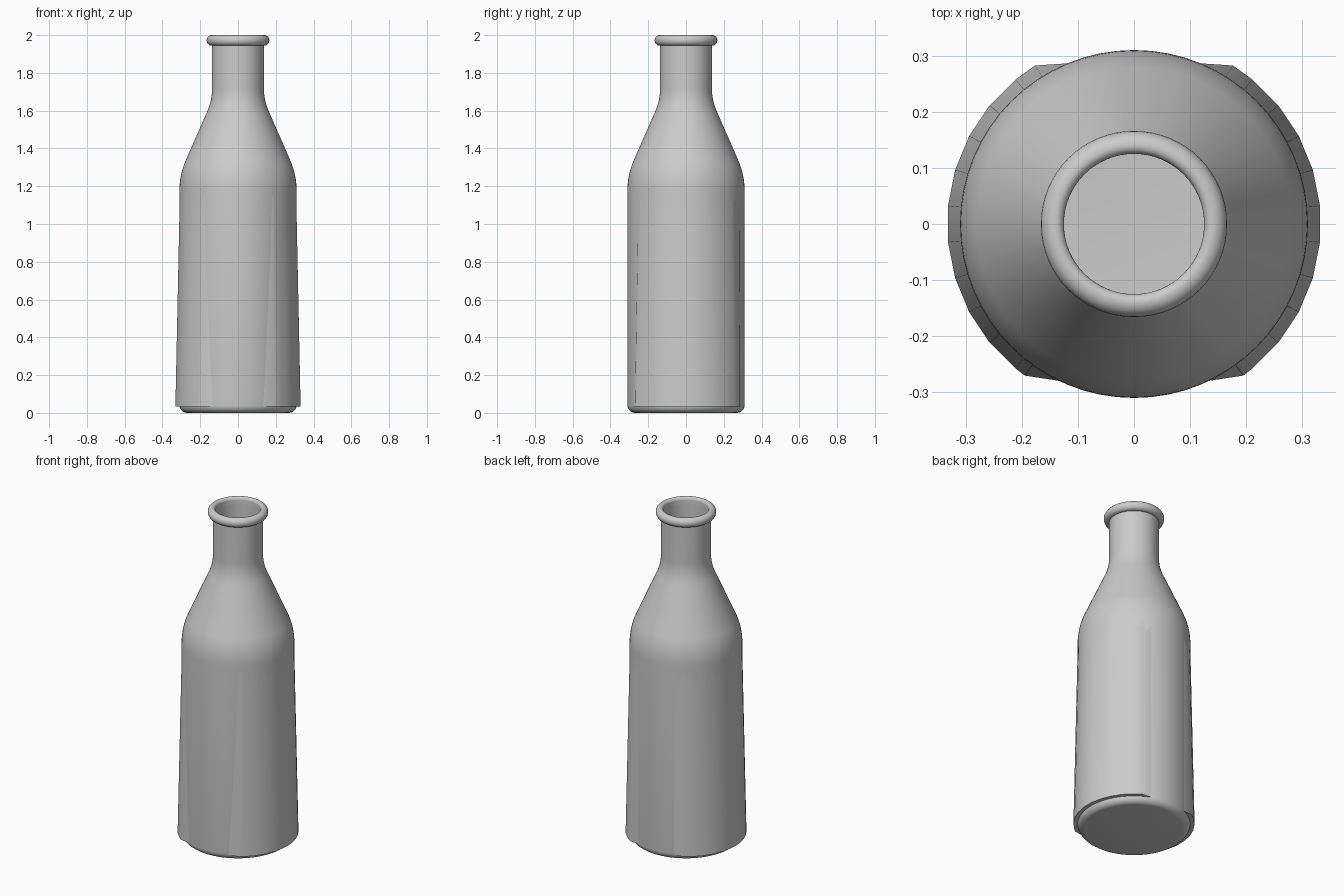
import bpy
import bmesh
from math import radians, sin, cos, pi

cube = bpy.data.objects.get("Cube")
if cube:
    bpy.data.objects.remove(cube, do_unlink=True)

grey = bpy.data.materials.new("plain grey")
grey.use_nodes = True
colour = (0.6, 0.6, 0.6, 1)
grey.diffuse_color = colour
grey.node_tree.nodes["Principled BSDF"].inputs["Base Color"].default_value = colour


def arc(cr, cz, rr, rz, start, end, steps):
    """Points of an elliptical arc in the radius / height plane."""
    angles = [radians(start + (end - start) * i / steps) for i in range(steps + 1)]
    return [(cr + rr * cos(a), cz + rz * sin(a)) for a in angles]


def finish(name, bm, angle):
    bmesh.ops.remove_doubles(bm, verts=bm.verts, dist=0.00001)
    bmesh.ops.recalc_face_normals(bm, faces=bm.faces)
    mesh = bpy.data.meshes.new(name)
    bm.to_mesh(mesh)
    bm.free()
    mesh.materials.append(grey)
    obj = bpy.data.objects.new(name, mesh)
    bpy.context.collection.objects.link(obj)
    bpy.ops.object.select_all(action='DESELECT')
    obj.select_set(True)
    bpy.context.view_layer.objects.active = obj
    bpy.ops.object.shade_smooth_by_angle(angle=radians(angle))
    return obj


def lathe(name, profile, sides=64):
    bm = bmesh.new()
    verts = [bm.verts.new((r, 0, z)) for r, z in profile]
    edges = [bm.edges.new(pair) for pair in zip(verts, verts[1:])]
    bmesh.ops.spin(bm, geom=verts + edges, cent=(0, 0, 0), axis=(0, 0, 1),
                   angle=2 * pi, steps=sides, use_merge=True)
    return finish(name, bm, 35)


# Glass wall: rounded base, straight body, curved shoulder and neck
base = [(0, 0)] + arc(0.27, 0.04, 0.04, 0.04, -90, 0, 6)
shoulder = arc(-0.062, 1.18, 0.372, 0.38, 0, 23.3, 8)
throat = arc(0.437, 1.72, 0.30, 0.303, 203.3, 180, 6)
outside = base + shoulder + throat + [(0.137, 1.96)]

# The inside follows the outside at the wall thickness
wall = 0.012
inside = [(0.125, 1.96)]
inside += [(r - wall, z) for r, z in reversed(shoulder + throat)]
inside += [(r - wall, z + wall) for r, z in reversed(base[1:])]
inside += [(0, wall)]
lathe("bottle_body", outside + inside)

# Rolled lip around the mouth
lip = arc(0.140, 1.972, 0.026, 0.028, -90, 90, 10)
lip += arc(0.140, 1.985, 0.015, 0.015, 90, 180, 5) + [(0.125, 1.944)]
lathe("mouth_lip", lip + lip[:1])


# Flared side panels, flush with the body at the top
def side_panel(name, side):
    bm = bmesh.new()
    step = 11.25
    angles = [-65, -54.2] + [step * (i + 0.5) for i in range(-5, 5)] + [58, 68]
    columns = []
    for i, a in enumerate(angles):
        end = i in (0, len(angles) - 1)
        c, s = cos(radians(a)) * side, sin(radians(a))
        rows = [(0.28, 0.035), (0.309 if end else 0.333, 0.035), (0.309, 1.18)]
        columns.append([bm.verts.new((r * c, r * s, z)) for r, z in rows])
    for left, right in zip(columns, columns[1:]):
        for low in range(2):
            bm.faces.new((left[low], right[low], right[low + 1], left[low + 1]))
    # Make every panel face point outwards
    obj = finish(name, bm, 30)
    outward = sum(p.normal.x * p.center.x for p in obj.data.polygons)
    if outward < 0:
        obj.data.flip_normals()


side_panel("left_panel", 1)
side_panel("right_panel", -1)
